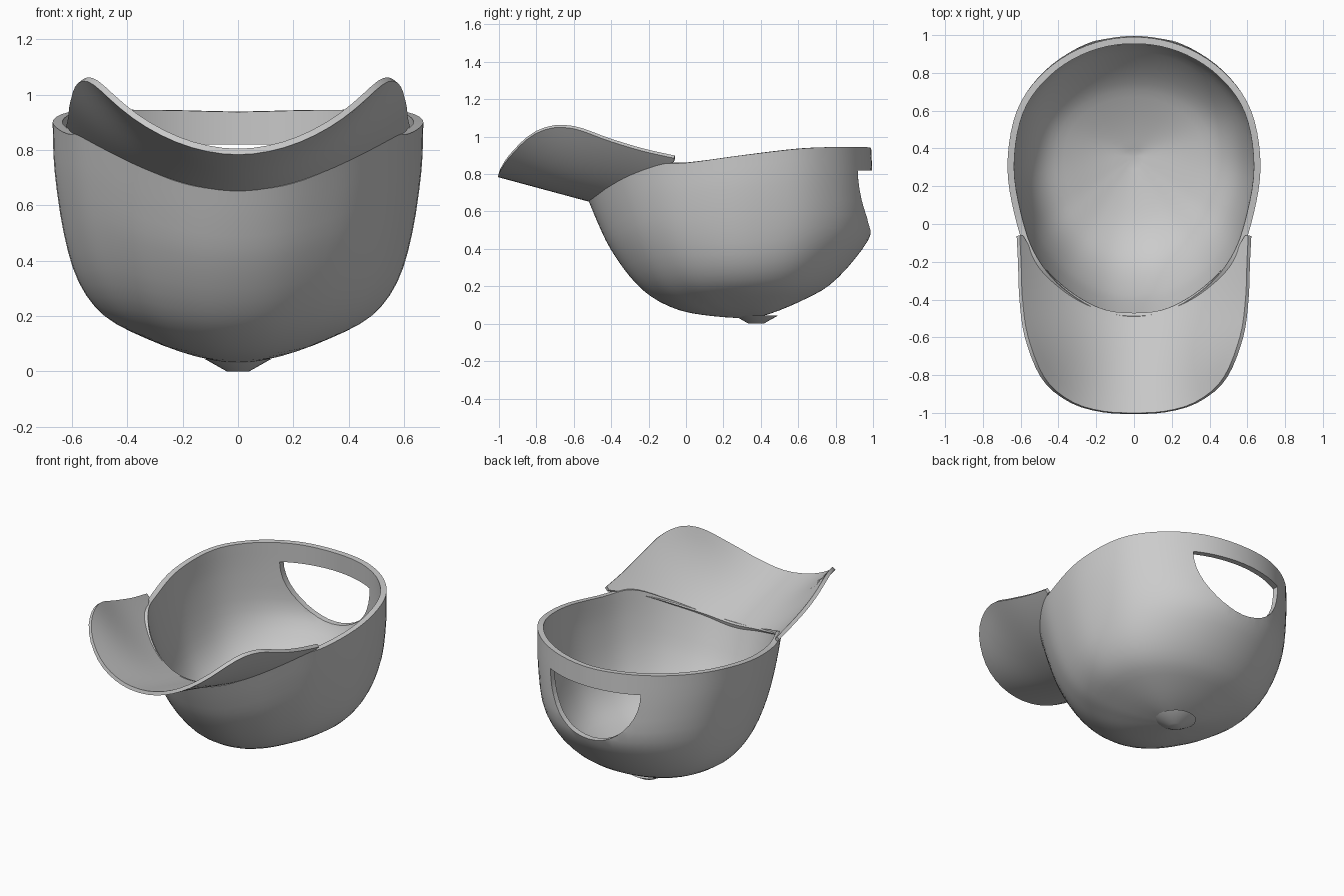
import bpy, bmesh, math
from mathutils import Vector

if "Cube" in bpy.data.objects:
    bpy.data.objects.remove(bpy.data.objects["Cube"])

APEX = Vector((0, 0.36, 0.025))


def spline(pts, n, mirrored=False):
    """Catmull-Rom through pts, n samples per span; mirrored keeps x=0 ends smooth."""
    p = [Vector(q) for q in pts]

    def ghost(end, nxt):
        if mirrored and end.x == 0:
            g = nxt.copy()
            g.x = -g.x
            return g
        return 2 * end - nxt
    p = [ghost(p[0], p[1])] + p + [ghost(p[-1], p[-2])]
    out = []
    for i in range(1, len(p) - 2):
        a, b, c, d = p[i - 1:i + 3]
        for k in range(n):
            t = k / n
            out.append(0.5 * (2 * b + (c - a) * t + (2 * a - 5 * b + 4 * c - d) * t * t
                              + (3 * b - a - 3 * c + d) * t ** 3))
    return out + [p[-2]]


def grid_object(name, rows, closed, outward):
    """Skin rows of points; outward(center) gives the wanted normal side."""
    bm = bmesh.new()
    vs = [[bm.verts.new(p) for p in r] for r in rows]
    n = len(rows[0])
    for r0, r1 in zip(vs, vs[1:]):
        for j in range(n if closed else n - 1):
            k = (j + 1) % n
            bm.faces.new((r0[j], r0[k], r1[k], r1[j]))
    bmesh.ops.remove_doubles(bm, verts=bm.verts, dist=1e-5)
    bm.normal_update()
    for f in bm.faces:
        if f.normal.dot(outward(f.calc_center_median())) < 0:
            f.normal_flip()
    return link(name, bm)


def link(name, bm):
    me = bpy.data.meshes.new(name)
    bm.to_mesh(me)
    bm.free()
    ob = bpy.data.objects.new(name, me)
    bpy.context.collection.objects.link(ob)
    return ob


def finish(ob):
    bpy.ops.object.select_all(action='DESELECT')
    ob.select_set(True)
    bpy.context.view_layer.objects.active = ob
    for m in list(ob.modifiers):
        bpy.ops.object.modifier_apply(modifier=m.name)
    bpy.ops.object.shade_smooth_by_angle(angle=math.radians(35))


def thicken(ob, t):
    m = ob.modifiers.new("thickness", 'SOLIDIFY')
    m.thickness = t
    m.offset = -1


# Crown: half rim from front centre to back centre, mirrored into a loop
half = spline([(0, -.52, .655), (.2, -.485, .68), (.4, -.365, .765), (.54, -.2, .85),
               (.62, 0, .86), (.67, .3, .90), (.62, .6, .935), (.47, .81, .945),
               (.25, .945, .945), (0, .99, .94)], 5, True)
rim = half + [Vector((-p.x, p.y, p.z)) for p in half[-2:0:-1]]

# Front, side and back meridian profiles (outward fraction, height fraction)
front = spline([(0, 0), (.25, .025), (.45, .075), (.62, .19), (.75, .36),
                (.87, .6), (.94, .8), (1, 1)], 3)
side = spline([(0, 0), (.25, .04), (.5, .11), (.72, .2), (.86, .34),
               (.94, .54), (.99, .8), (1, 1)], 3)
back = spline([(0, 0), (.22, .05), (.45, .12), (.65, .2), (.86, .35),
               (1.01, .52), (1.015, .75), (1, 1)], 3)
rows = []
for f, s, b in zip(front, side, back):
    row = []
    for r in rim:
        d = r - APEX
        c = -d.y / math.hypot(d.x, d.y)
        wf, wb = max(c, 0) ** 2, max(-c, 0) ** 2
        q = f * wf + b * wb + s * (1 - wf - wb)
        row.append(APEX + Vector((d.x * q.x, d.y * q.x, d.z * q.y)))
    rows.append(row)
crown = grid_object("crown", rows, True, lambda c: c - Vector((0, .3, .9)))
thicken(crown, .035)

# Half-round opening under the rear strap
bm = bmesh.new()
arc = [(.32 * math.cos(math.pi * i / 20), .82 - .34 * math.sin(math.pi * i / 20))
       for i in range(21)]
face = bm.faces.new([bm.verts.new((x, .6, z)) for x, z in arc])
ext = bmesh.ops.extrude_face_region(bm, geom=[face])
bmesh.ops.translate(bm, vec=(0, .7, 0),
                    verts=[v for v in ext['geom'] if isinstance(v, bmesh.types.BMVert)])
bmesh.ops.recalc_face_normals(bm, faces=bm.faces)
cutter = link("opening_cutter", bm)
cutter.hide_render = True
cut = crown.modifiers.new("opening", 'BOOLEAN')
cut.object = cutter
cut.operation = 'DIFFERENCE'
cut.solver = 'EXACT'
finish(crown)
bpy.data.objects.remove(cutter)

# Brim: saddle sheet covering the crown's front edge, out to the outer outline
inner = spline([(0, -.47), (.18, -.445), (.36, -.34), (.5, -.2), (.588, -.06)], 8, True)
outer = spline([(0, -1), (.17, -.99), (.33, -.94), (.47, -.82), (.56, -.6),
                (.59, -.4), (.598, -.2), (.605, -.06)], 8, True)


def resample(pts, n):
    """n+1 points at equal arc length."""
    acc = [0]
    for a, b in zip(pts, pts[1:]):
        acc.append(acc[-1] + (b - a).length)
    out, k = [], 0
    for i in range(n + 1):
        t = acc[-1] * i / n
        while k < len(pts) - 2 and acc[k + 1] < t:
            k += 1
        out.append(pts[k].lerp(pts[k + 1], (t - acc[k]) / (acc[k + 1] - acc[k])))
    return out


def brim_point(p):
    curve = .95 + .27 * math.exp(-((p.y + .74) / .25) ** 2)
    return Vector((p.x, p.y, .805 - .27 * (p.y + 1) + curve * p.x ** 2))


inner, outer = resample(inner, 24), resample(outer, 24)
rows = []
for k in range(9):
    h = [brim_point(a.lerp(b, k / 8)) for a, b in zip(inner, outer)]
    rows.append([Vector((-p.x, p.y, p.z)) for p in h[:0:-1]] + h)
brim = grid_object("brim", rows, False, lambda c: Vector((0, 0, 1)))
thicken(brim, .022)
finish(brim)

# Button at the crown's lowest point
bm = bmesh.new()
bmesh.ops.create_cone(bm, cap_ends=True, segments=20, radius1=.04, radius2=.12,
                      depth=.045)
button = link("button", bm)
button.location = (0, .375, .0225)
finish(button)
